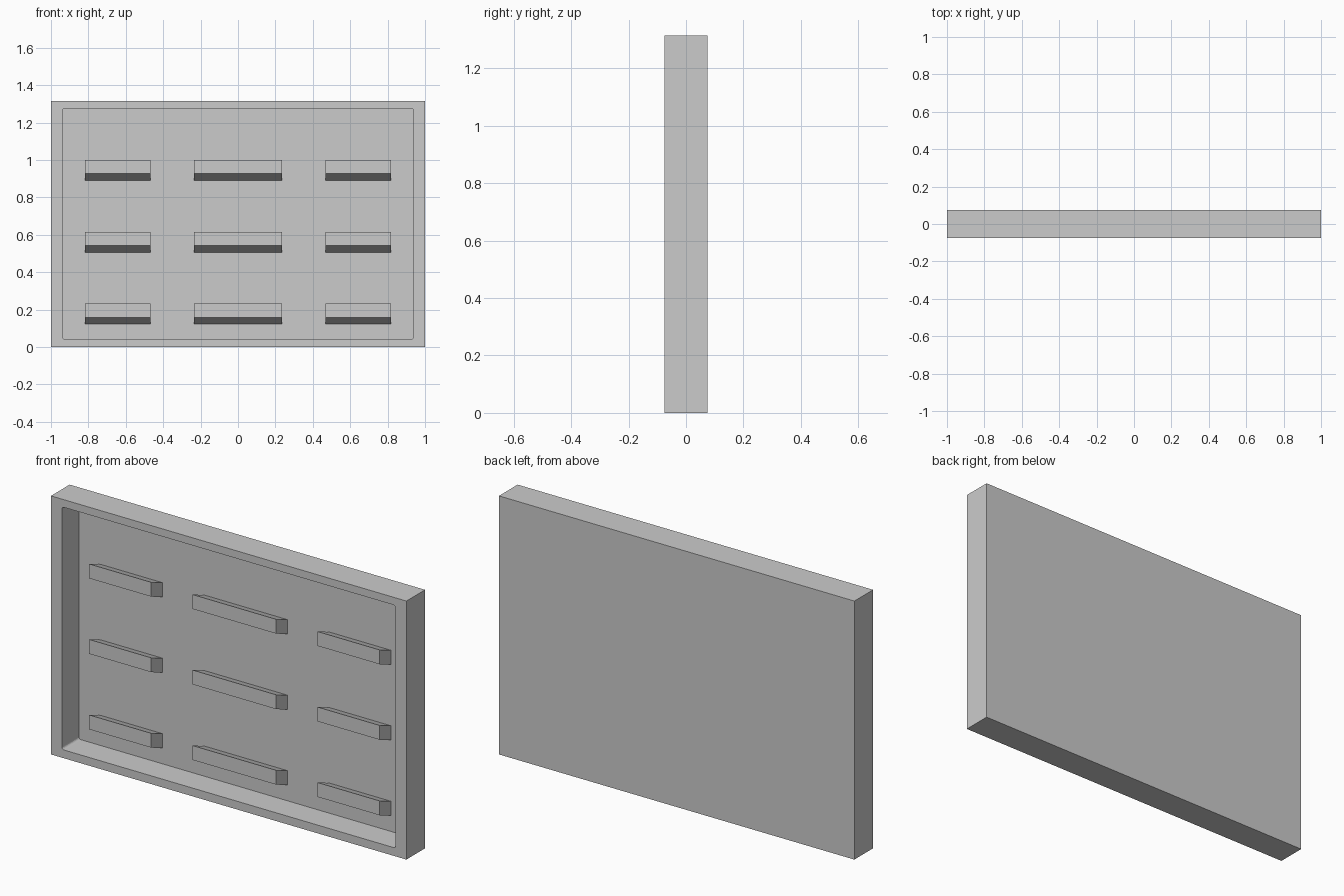
import bpy, bmesh
from math import cos, sin, pi
from mathutils import Vector

if "Cube" in bpy.data.objects:
    bpy.data.objects.remove(bpy.data.objects["Cube"])

WIDTH, DEPTH, HEIGHT = 2.0, 0.15, 1.315
RECESS_Y = 0.062          # floor of the recess


def prism(name, profile, offset):
    """Extrude a closed profile of 3D points along an offset vector."""
    bm = bmesh.new()
    face = bm.faces.new([bm.verts.new(p) for p in profile])
    ext = bmesh.ops.extrude_face_region(bm, geom=[face], use_keep_orig=True)
    verts = [g for g in ext["geom"] if isinstance(g, bmesh.types.BMVert)]
    bmesh.ops.translate(bm, verts=verts, vec=Vector(offset))
    bmesh.ops.recalc_face_normals(bm, faces=bm.faces)
    mesh = bpy.data.meshes.new(name)
    bm.to_mesh(mesh)
    bm.free()
    obj = bpy.data.objects.new(name, mesh)
    bpy.context.collection.objects.link(obj)
    return obj


def rounded_rect(x, z0, z1, y, r, steps=4):
    corners = [(x - r, z1 - r), (-x + r, z1 - r), (-x + r, z0 + r), (x - r, z0 + r)]
    pts = []
    for i, (cx, cz) in enumerate(corners):
        for s in range(steps + 1):
            a = (i + s / steps) * pi / 2
            pts.append((cx + r * cos(a), y, cz + r * sin(a)))
    return pts


# Back panel with raised rim: a slab with a rounded recess cut from the front
w, d = WIDTH / 2, DEPTH / 2
panel = prism("panel", [(-w, -d, 0), (w, -d, 0), (w, -d, HEIGHT), (-w, -d, HEIGHT)],
              (0, DEPTH, 0))
cutter = prism("recess_cutter", rounded_rect(0.939, 0.042, 1.276, -0.2, 0.012),
               (0, RECESS_Y + 0.2, 0))
cutter.hide_render = True
cutter.hide_set(True)
cut = panel.modifiers.new("recess", "BOOLEAN")
cut.operation = "DIFFERENCE"
cut.solver = "EXACT"
cut.object = cutter

# Nine pegs rising toward the front, rooted just inside the recess floor
BAR_H, DROP, FRONT_Y, BACK_Y = 0.073, 0.037, -0.029, RECESS_Y + 0.001
for row, top in enumerate((1.0, 0.616, 0.232)):
    for col, (x0, x1) in enumerate(((-0.818, -0.468), (-0.235, 0.235), (0.467, 0.817))):
        side = [(x0, FRONT_Y, top), (x0, FRONT_Y, top - BAR_H),
                (x0, BACK_Y, top - BAR_H - DROP), (x0, BACK_Y, top - DROP)]
        prism(f"bar_{row + 1}_{col + 1}", side, (x1 - x0, 0, 0))
